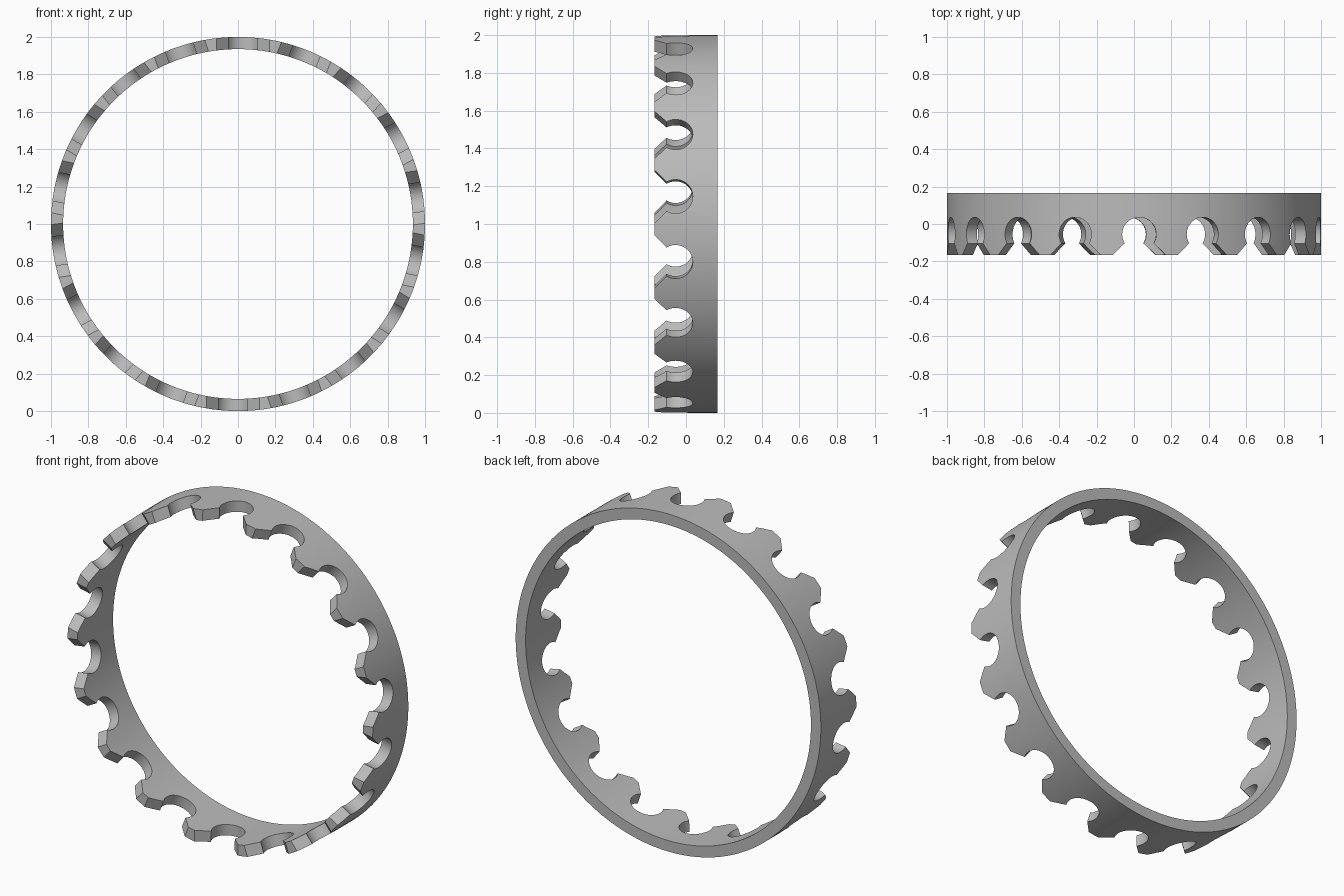
import bpy, bmesh
from math import sin, cos, pi, radians, asin, sqrt
from mathutils import Vector

old = bpy.data.objects.get("Cube")
if old:
    bpy.data.objects.remove(old, do_unlink=True)

OUTER, INNER, HALF = 1.0, 0.935, 0.166      # ring radii and half depth
POCKETS, FIRST = 18, radians(8.4)           # ball pockets around the ring
RADIUS, CENTRE = 0.091, -0.055              # pocket bore
NECK_Y, MOUTH = -0.103, 0.142               # neck depth and half mouth width

grey = bpy.data.materials.new("plain grey")
grey.use_nodes = True
colour = (0.5, 0.5, 0.5, 1)
grey.diffuse_color = colour
grey.node_tree.nodes["Principled BSDF"].inputs["Base Color"].default_value = colour


def make_object(name, bm):
    bmesh.ops.recalc_face_normals(bm, faces=bm.faces)
    mesh = bpy.data.meshes.new(name)
    bm.to_mesh(mesh)
    bm.free()
    mesh.materials.append(grey)
    obj = bpy.data.objects.new(name, mesh)
    bpy.context.collection.objects.link(obj)
    return obj


# Plain ring: rectangle spun around the y axis
bm = bmesh.new()
corners = [(INNER, -HALF), (OUTER, -HALF), (OUTER, HALF), (INNER, HALF)]
verts = [bm.verts.new((r, y, 1)) for r, y in corners]
edges = [bm.edges.new((verts[i], verts[(i + 1) % 4])) for i in range(4)]
bmesh.ops.spin(bm, geom=verts + edges, cent=(0, 0, 1), axis=(0, 1, 0),
               angle=2 * pi, steps=180, use_merge=True)
bmesh.ops.remove_doubles(bm, verts=bm.verts, dist=1e-5)
ring = make_object("bearing_cage", bm)

# Pocket outline: round bore, narrow neck, flared mouth
dip = asin((CENTRE - NECK_Y) / RADIUS)
steps = 32
outline = []
for i in range(steps + 1):
    a = -dip + (pi + 2 * dip) * i / steps
    outline.append((RADIUS * cos(a), CENTRE + RADIUS * sin(a)))
outline += [(-MOUTH, -HALF), (-MOUTH, -HALF - 0.04),
            (MOUTH, -HALF - 0.04), (MOUTH, -HALF)]

# One radial prism per pocket
bm = bmesh.new()
for k in range(POCKETS):
    t = FIRST + 2 * pi * k / POCKETS
    out = Vector((cos(t), 0, sin(t)))
    side = Vector((-sin(t), 0, cos(t)))
    hub = Vector((0, 0, 1))
    loop = [bm.verts.new(hub + out * 0.88 + side * u + Vector((0, y, 0)))
            for u, y in outline]
    face = bm.faces.new(loop)
    grown = bmesh.ops.extrude_face_region(bm, geom=[face])["geom"]
    bmesh.ops.translate(bm, vec=out * 0.2,
                        verts=[g for g in grown if isinstance(g, bmesh.types.BMVert)])
cutter = make_object("pocket_cutter", bm)
cutter.hide_render = True

# Cut the pockets, then smooth the curved walls
cut = ring.modifiers.new("pockets", "BOOLEAN")
cut.operation = "DIFFERENCE"
cut.solver = "EXACT"
cut.object = cutter
bpy.ops.object.select_all(action="DESELECT")
ring.select_set(True)
bpy.context.view_layer.objects.active = ring
bpy.ops.object.modifier_apply(modifier=cut.name)
bpy.data.objects.remove(cutter, do_unlink=True)
bpy.ops.object.shade_smooth_by_angle(angle=radians(25))
